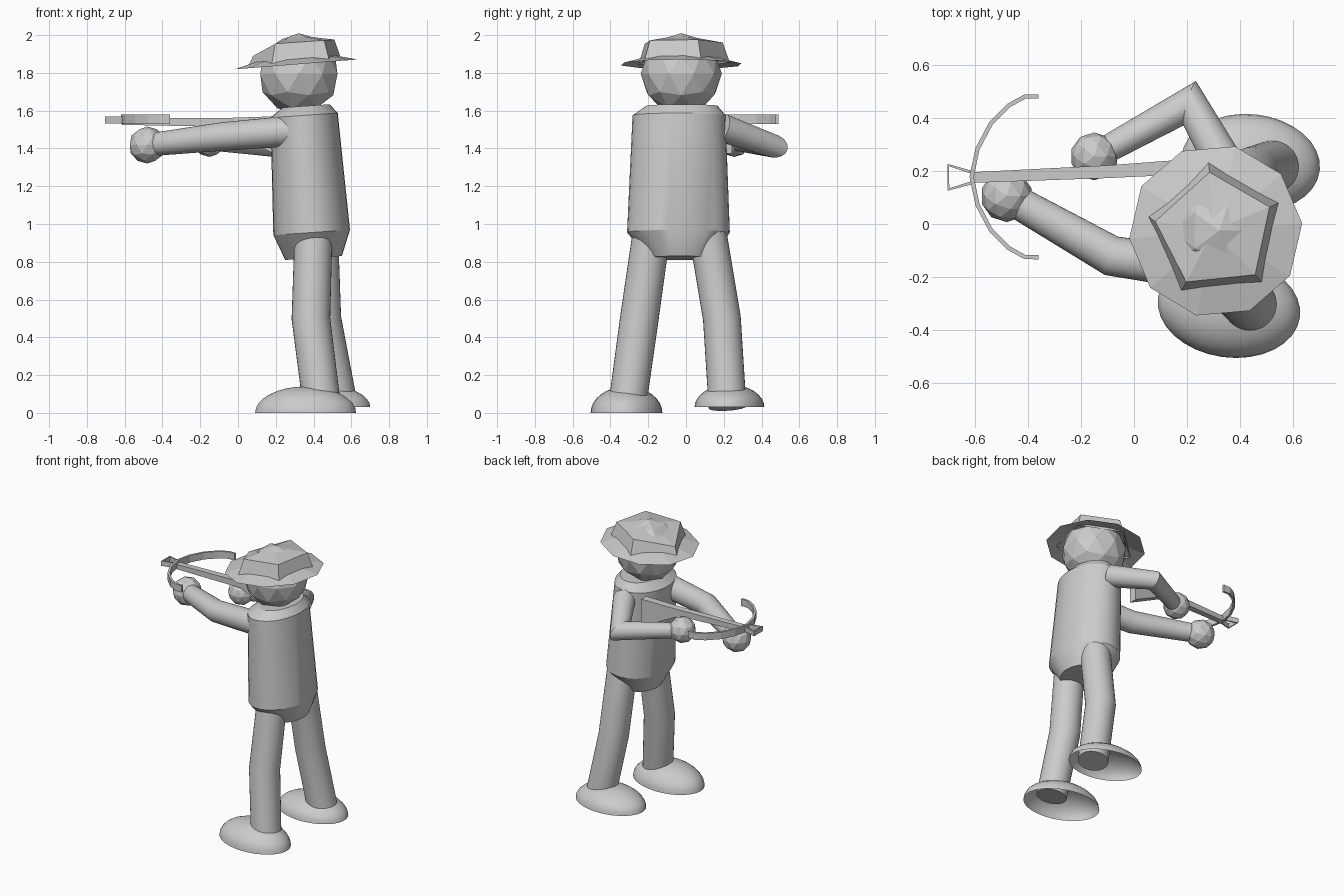
import bpy, bmesh, math
from mathutils import Vector, Matrix

if "Cube" in bpy.data.objects:
    bpy.data.objects.remove(bpy.data.objects["Cube"])


def finish(name, bm, smooth=None):
    bmesh.ops.recalc_face_normals(bm, faces=bm.faces)
    me = bpy.data.meshes.new(name)
    bm.to_mesh(me)
    bm.free()
    ob = bpy.data.objects.new(name, me)
    bpy.context.collection.objects.link(ob)
    if smooth:
        bpy.ops.object.select_all(action='DESELECT')
        ob.select_set(True)
        bpy.context.view_layer.objects.active = ob
        bpy.ops.object.shade_smooth_by_angle(angle=math.radians(smooth))
    return ob


def loft(bm, rings, caps=(True, True), closed=False):
    vs = [[bm.verts.new(p) for p in r] for r in rings]
    n = len(vs[0])
    pairs = list(zip(vs, vs[1:])) + ([(vs[-1], vs[0])] if closed else [])
    for a, b in pairs:
        for i in range(n):
            j = (i + 1) % n
            bm.faces.new((a[i], a[j], b[j], b[i]))
    if caps[0]:
        bm.faces.new(vs[0][::-1])
    if caps[1]:
        bm.faces.new(vs[-1])
    return vs


def ring(cx, cy, z, rx, ry, n, slope=0.0, start=0.0):
    out = []
    for i in range(n):
        a = math.radians(start) + math.tau * i / n
        x = rx * math.cos(a)
        out.append((cx + x, cy + ry * math.sin(a), z + slope * x))
    return out


def limb(name, points, radii, n=32):
    """Bent tube with mitred joints."""
    p = [Vector(q) for q in points]
    d0 = (p[1] - p[0]).normalized()
    u = d0.orthogonal().normalized()
    w = d0.cross(u)
    base = [u * math.cos(math.tau * i / n) + w * math.sin(math.tau * i / n) for i in range(n)]
    first = [p[0] + b * radii[0] for b in base]
    d1 = (p[2] - p[1]).normalized()
    plane = (d0 + d1).normalized()
    mid = []
    for b in base:
        q = p[1] + b * radii[1]
        mid.append(q - d0 * ((q - p[1]).dot(plane) / d0.dot(plane)))
    rot = d0.rotation_difference(d1)
    last = [p[2] + (rot @ b) * radii[2] for b in base]
    bm = bmesh.new()
    loft(bm, [first, mid, last])
    return finish(name, bm, 25)


def ball(name, loc, r):
    bm = bmesh.new()
    bmesh.ops.create_icosphere(bm, subdivisions=2, radius=r, matrix=Matrix.Translation(loc))
    return finish(name, bm)


def foot(name, loc, size, turn):
    bm = bmesh.new()
    bmesh.ops.create_uvsphere(bm, u_segments=32, v_segments=16, radius=1)
    bmesh.ops.bisect_plane(bm, geom=bm.verts[:] + bm.edges[:] + bm.faces[:], dist=1e-4,
                           plane_co=(0, 0, 0), plane_no=(0, 0, -1), clear_outer=True)
    bm.transform(Matrix.Translation(loc) @ Matrix.Rotation(math.radians(turn), 4, 'Z')
                 @ Matrix.Diagonal((*size, 1)))
    return finish(name, bm, 40)


# Torso
bm = bmesh.new()
rows = [(.40, -.03, .82, .15, .17), (.39, -.04, .955, .203, .272),
        (.35, -.037, 1.575, .178, .246), (.36, -.022, 1.625, .125, .19)]
loft(bm, [ring(*r, 32, .07) for r in rows])
finish("torso", bm, 25)

# Head and hands
ball("head", (.322, -.025, 1.795), .215)
ball("front_hand", (-.48, .105, 1.418), .098)
ball("rear_hand", (-.15, .255, 1.445), .09)

# Legs and feet
limb("front_leg", [(.40, -.18, .97), (.386, -.247, .50), (.445, -.312, .03)], [.1, .102, .1])
limb("rear_leg", [(.43, .115, .95), (.446, .19, .50), (.535, .22, .03)], [.1, .1, .1])
foot("front_foot", (.358, -.315, 0), (.27, .188, .14), -8)
foot("rear_foot", (.44, .23, .03), (.262, .184, .12), -6)

# Arms
limb("front_arm", [(.32, -.18, 1.495), (-.085, -.12, 1.463), (-.48, .105, 1.418)], [.082, .075, .06])
limb("rear_arm", [(.36, .19, 1.51), (.21, .455, 1.415), (-.15, .255, 1.44)], [.075, .062, .05])

# Hat brim
cx, cy, tilt = .308, -.026, .08
bm = bmesh.new()
loft(bm, [ring(cx, cy, 1.845, .327, .327, 10, tilt, 5),
          ring(cx, cy, 1.878, .2, .2, 10, tilt, 5)], (False, False))
finish("hat_brim", bm)

# Hat crown, pinched down at the front
bm = bmesh.new()
low = ring(cx, cy, 1.855, .26, .26, 5, tilt, 24)
top = ring(cx, cy, 1.962, .222, .222, 5, .07, 24)
top[2] = (.08, .01, 1.89)
vs = loft(bm, [low, top], (False, False))
apex = bm.verts.new((.298, -.024, 2.0))
for i in range(5):
    bm.faces.new((vs[1][i], vs[1][(i + 1) % 5], apex))
finish("hat_crown", bm)

# Bow stock: side profile swept to the butt
bm = bmesh.new()
sections = [(-.615, .175, .02, 1.525, 1.56), (-.10, .197, .024, 1.515, 1.56),
            (.19, .215, .028, 1.372, 1.57)]
loft(bm, [[(x, y - w, a), (x, y + w, a), (x, y + w, b), (x, y - w, b)]
          for x, y, w, a, b in sections])
finish("bow_stock", bm)


def ribbon(name, pts, thick, z0, z1, closed=False):
    """Upright strip following a flat path."""
    p = [Vector((x, y, 0)) for x, y in pts]
    n = len(p)
    rings = []
    for i in range(n):
        a, b = (p[i - 1], p[(i + 1) % n]) if closed else (p[max(i - 1, 0)], p[min(i + 1, n - 1)])
        t = (b - a).normalized()
        o = Vector((-t.y, t.x, 0)) * thick / 2
        rings.append([p[i] + s * o + Vector((0, 0, z)) for s, z in
                      ((-1, z0), (1, z0), (1, z1), (-1, z1))])
    bm = bmesh.new()
    loft(bm, rings, (not closed, not closed), closed)
    return finish(name, bm)


# Bow limbs, mirrored about the stock
half = [(-.612, .0), (-.59, .105), (-.54, .2), (-.47, .27), (-.41, .303), (-.36, .303)]
ribbon("bow_limbs", [(x, .178 - d) for x, d in half[:0:-1]] + [(x, .178 + d) for x, d in half],
       .016, 1.53, 1.58)

# Stirrup frame at the bow tip
ribbon("bow_stirrup", [(-.612, .155), (-.7, .13), (-.7, .222), (-.612, .195)],
       .012, 1.533, 1.568, True)
